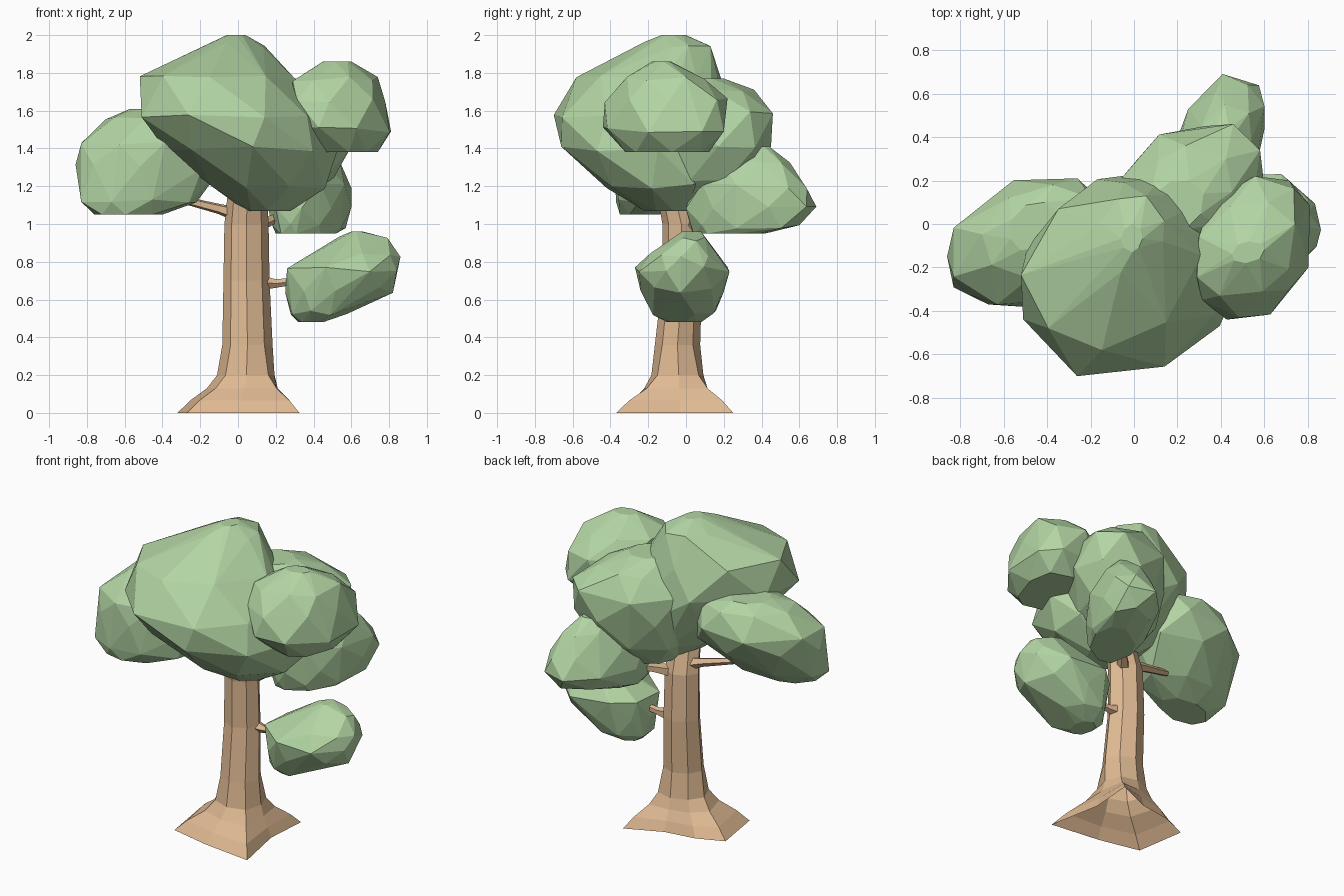
import bpy, bmesh, math, random
from mathutils import Vector

if "Cube" in bpy.data.objects:
    bpy.data.objects.remove(bpy.data.objects["Cube"])

random.seed(4)


def material(name, rgb):
    m = bpy.data.materials.new(name)
    m.diffuse_color = (*rgb, 1)
    m.use_nodes = True
    m.node_tree.nodes["Principled BSDF"].inputs["Base Color"].default_value = m.diffuse_color
    return m


bark = material("tan bark", (0.74, 0.49, 0.29))
leaf = material("soft green leaves", (0.45, 0.665, 0.37))


def finish(bm, name, mat):
    me = bpy.data.meshes.new(name)
    bm.to_mesh(me)
    bm.free()
    me.materials.append(mat)
    ob = bpy.data.objects.new(name, me)
    bpy.context.collection.objects.link(ob)
    return ob


def loft(name, rings, mat):
    """Skin a list of equal-length point rings; the start stays open, the end is capped."""
    bm = bmesh.new()
    vs = [[bm.verts.new(p) for p in r] for r in rings]
    n = len(vs[0])
    for a, b in zip(vs, vs[1:]):
        for i in range(n):
            j = (i + 1) % n
            bm.faces.new((a[i], a[j], b[j], b[i]))
    bm.faces.new(vs[-1])
    return finish(bm, name, mat)


def foliage(name, rings, skew=0.0, n=8, power=1.0):
    """Faceted clump: convex hull of rings given as (z, x0, x1, y0, y1)."""
    bm = bmesh.new()
    for k, (z, x0, x1, y0, y1) in enumerate(rings):
        pts = []
        for i in range(n):
            a = math.tau * (i + 0.5 * (k % 2) + random.uniform(-.15, .15)) / n
            u, v = (math.copysign(abs(c) ** power, c) for c in (math.cos(a), math.sin(a)))
            pts.append((u + skew * v, v + skew * u))
        us, ws = zip(*pts)
        for u, v in pts:
            fx = (u - min(us)) / (max(us) - min(us))
            fy = (v - min(ws)) / (max(ws) - min(ws))
            bm.verts.new((x0 + fx * (x1 - x0), y0 + fy * (y1 - y0),
                          z + random.uniform(-.015, .015) * (0 < k < len(rings) - 1)))
    bmesh.ops.convex_hull(bm, input=bm.verts)
    bmesh.ops.delete(bm, geom=[v for v in bm.verts if not v.link_faces], context='VERTS')
    bmesh.ops.recalc_face_normals(bm, faces=bm.faces)
    return finish(bm, name, leaf)


def branch(name, path):
    """Tapered five-sided branch through (x, y, z, radius) points."""
    pts = [Vector(p[:3]) for p in path]
    d = (pts[-1] - pts[0]).normalized()
    side = d.cross(Vector((0, 0, 1))).normalized()
    up = side.cross(d)
    rings = [[p + q[3] * (side * math.cos(math.tau * i / 5) + up * math.sin(math.tau * i / 5))
              for i in range(5)] for p, q in zip(pts, path)]
    return loft(name, rings, bark)


# Trunk: uneven root outline at the ground blending into an octagonal stem
roots = [(.325, -.37), (.26, -.03), (.28, .25), (.05, .15),
         (-.15, .12), (-.32, .05), (-.27, -.27), (0, -.33)]
stem = [(0, .05, -.04, .135, .125, 1), (.065, .05, -.04, .135, .125, .72),
        (.13, .05, -.04, .135, .125, .34), (.2, .05, -.04, .135, .125, .11),
        (.36, .05, -.045, .133, .12, 0), (.70, .045, -.02, .122, .105, 0),
        (1.0, .045, -.025, .117, .1, 0), (1.2, .05, -.07, .1, .09, 0)]
trunk_rings = []
for z, cx, cy, rx, ry, f in stem:
    ring = []
    for i, (bx, by) in enumerate(roots):
        a = math.radians(45 * i - 45)
        k = .95 if i % 2 == 0 else 1
        ring.append((f * bx + (1 - f) * (cx + k * rx * math.cos(a)),
                     f * by + (1 - f) * (cy + k * ry * math.sin(a)), z))
    trunk_rings.append(ring)
loft("trunk", trunk_rings, bark)

# Branches
branch("left_branch", [(.0, -.02, 1.05, .04), (-.1, -.03, 1.08, .028), (-.3, -.06, 1.13, .02)])
branch("low_right_branch", [(.13, -.01, .69, .04), (.2, -.01, .685, .024), (.32, -.01, .70, .018)])
branch("back_branch", [(.1, .02, .99, .04), (.17, .1, 1.02, .028), (.27, .22, 1.06, .02)])

# Foliage clumps
foliage("main_crown", [
    (1.07, .04, .28, -.22, .08), (1.2, -.14, .46, -.42, .2), (1.4, -.38, .53, -.66, .24),
    (1.57, -.51, .42, -.7, .22), (1.77, -.52, .31, -.58, .19), (1.95, -.16, .14, -.22, .13),
    (2.0, -.06, .04, -.13, .0)], skew=.06, power=1.12)
foliage("back_crown", [
    (1.08, .05, .3, -.1, .2), (1.22, -.05, .5, -.15, .36), (1.4, -.1, .6, -.2, .45),
    (1.58, -.1, .58, -.2, .46), (1.7, .0, .45, -.1, .36), (1.77, .05, .32, -.05, .2)], skew=.14)
foliage("upper_right_clump", [
    (1.38, .42, .74, -.32, .12), (1.5, .29, .81, -.44, .2), (1.65, .28, .78, -.43, .22),
    (1.77, .29, .74, -.33, .1), (1.86, .45, .6, -.18, -.08)], skew=.1, power=.85)
foliage("left_clump", [
    (1.05, -.76, -.4, -.35, -.12), (1.12, -.83, -.22, -.37, .0), (1.3, -.86, -.08, -.38, .16),
    (1.42, -.83, -.08, -.37, .21), (1.55, -.7, -.15, -.25, .18), (1.61, -.57, -.35, -.12, .1)],
    skew=.1)
foliage("back_right_clump", [
    (.95, .2, .52, .04, .42), (.99, .18, .57, .02, .6), (1.08, .16, .6, .0, .69),
    (1.2, .18, .6, .03, .64), (1.33, .25, .54, .12, .55), (1.41, .32, .46, .3, .44)], skew=.22)
foliage("low_right_clump", [
    (.48, .32, .45, -.1, .08), (.53, .28, .58, -.18, .16), (.65, .25, .82, -.24, .2),
    (.76, .26, .84, -.27, .23), (.84, .42, .86, -.19, .17), (.92, .53, .8, -.05, .1),
    (.96, .6, .66, -.02, .08)])
